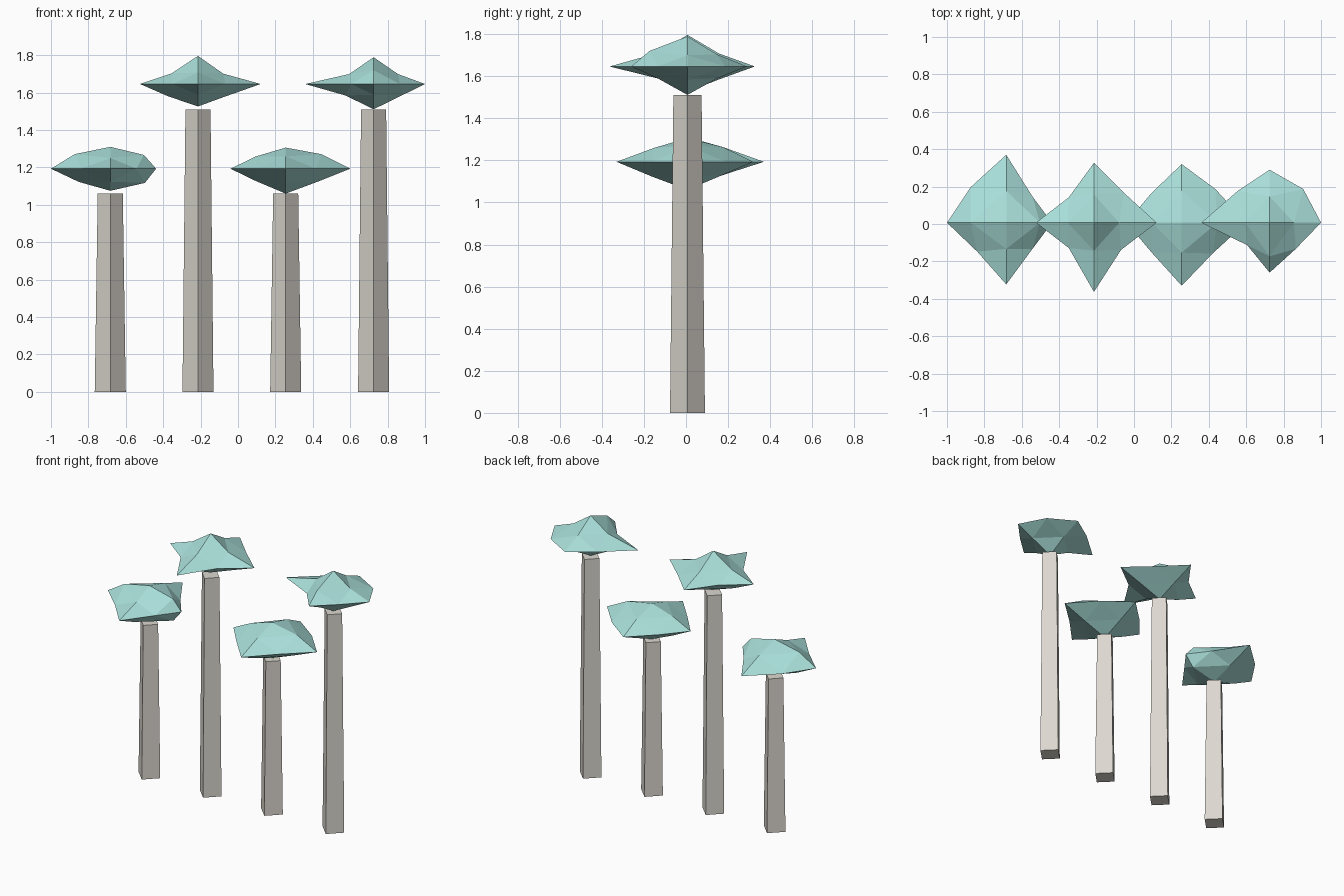
import bpy, bmesh
from mathutils import Vector

if "Cube" in bpy.data.objects:
    bpy.data.objects.remove(bpy.data.objects["Cube"])

CENTRE_Y = 0.007
FLATTEN = 0.41  # crown height relative to its width


def material(name, rgba):
    m = bpy.data.materials.new(name)
    m.diffuse_color = rgba
    m.use_nodes = True
    m.node_tree.nodes["Principled BSDF"].inputs["Base Color"].default_value = m.diffuse_color
    return m


leaf_mat = material("leaf", (0.40, 0.74, 0.70, 1))
bark_mat = material("bark", (0.72, 0.69, 0.63, 1))


def trunk(name, x, height):
    # Four-sided tapered post with its corners on the axes
    bpy.ops.mesh.primitive_cone_add(vertices=4, radius1=0.083, radius2=0.067,
                                    depth=height, location=(x, CENTRE_Y, height / 2))
    ob = bpy.context.object
    ob.name = name
    ob.data.materials.append(bark_mat)


def crown(name, x, z, tips, level, side, depth):
    # Octahedron split once: six tips plus twelve uneven edge midpoints
    axes = [Vector(a) for a in ((1, 0, 0), (-1, 0, 0), (0, 1, 0),
                                (0, -1, 0), (0, 0, 1), (0, 0, -1))]
    bm = bmesh.new()
    tip = [bm.verts.new(a * r) for a, r in zip(axes, tips)]
    mid = {}

    def add_mids(pairs, reach):
        for (a, b), r in zip(pairs, reach):
            p = (axes[a] + axes[b]) * r
            p.z *= FLATTEN
            mid[a, b] = bm.verts.new(p)

    add_mids([(0, 2), (1, 2), (1, 3), (0, 3)], level)
    add_mids([(0, 4), (1, 4), (1, 5), (0, 5)], side)
    add_mids([(2, 4), (3, 4), (3, 5), (2, 5)], depth)
    for i in (0, 1):
        for j in (2, 3):
            for k in (4, 5):
                ij, jk, ik = mid[i, j], mid[j, k], mid[i, k]
                for f in ((tip[i], ij, ik), (tip[j], jk, ij),
                          (tip[k], ik, jk), (ij, jk, ik)):
                    bm.faces.new(f)
    bmesh.ops.recalc_face_normals(bm, faces=bm.faces)
    me = bpy.data.meshes.new(name)
    bm.to_mesh(me)
    bm.free()
    me.materials.append(leaf_mat)
    ob = bpy.data.objects.new(name, me)
    ob.location = (x, CENTRE_Y, z)
    bpy.context.collection.objects.link(ob)


# x, trunk height, crown height, tip reaches (+x -x +y -y +z -z),
# midpoint reaches: horizontal ring, side-to-side ring, front-to-back ring
trees = [
    (-0.683, 1.06, 1.193, (.245, .317, .363, .33, .117, .118),
     (.14, .19, .155, .14), (.18, .19, .17, .185), (.17, .14, .17, .16)),
    (-0.214, 1.51, 1.646, (.335, .31, .32, .37, .15, .12),
     (.16, .135, .135, .145), (.135, .14, .16, .155), (.15, .15, .14, .15)),
    (0.255, 1.06, 1.193, (.345, .295, .313, .337, .113, .133),
     (.18, .16, .16, .165), (.19, .16, .16, .17), (.17, .16, .17, .16)),
    (0.725, 1.51, 1.646, (.275, .365, .283, .267, .143, .135),
     (.18, .17, .12, .14), (.13, .13, .15, .15), (.14, .18, .14, .14)),
]
for n, (x, h, z, tips, level, side, depth) in enumerate(trees, 1):
    trunk(f"trunk_{n}", x, h)
    crown(f"crown_{n}", x, z, tips, level, side, depth)
